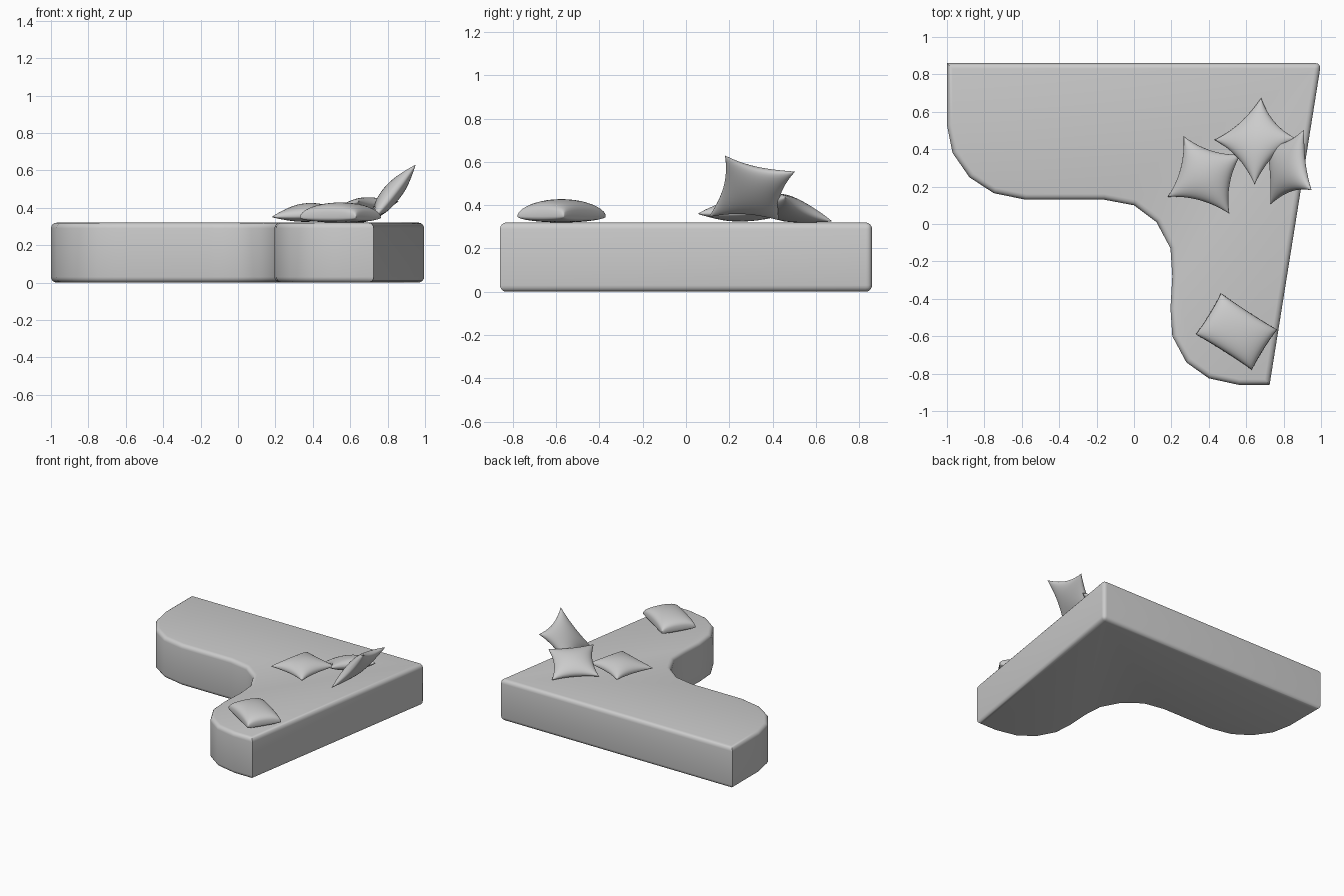
import bpy, bmesh, math
from mathutils import Vector

if "Cube" in bpy.data.objects:
    bpy.data.objects.remove(bpy.data.objects["Cube"])


def add_object(name, bm, angle):
    bmesh.ops.recalc_face_normals(bm, faces=bm.faces)
    mesh = bpy.data.meshes.new(name)
    bm.to_mesh(mesh)
    bm.free()
    ob = bpy.data.objects.new(name, mesh)
    bpy.context.collection.objects.link(ob)
    bpy.ops.object.select_all(action='DESELECT')
    ob.select_set(True)
    bpy.context.view_layer.objects.active = ob
    bpy.ops.object.shade_smooth_by_angle(angle=math.radians(angle))
    return ob


# Platform: L-shaped outline extruded, with rounded top and bottom rims
outline = [(-1, .86), (-1, .53), (-.97, .38), (-.88, .25), (-.75, .165),
           (-.58, .13), (-.16, .13), (0, .1), (.12, .01), (.195, -.13),
           (.205, -.28), (.195, -.45), (.205, -.6), (.28, -.74),
           (.40, -.825), (.56, -.86), (.725, -.86), (1, .86)]
HEIGHT = .32
bm = bmesh.new()
base = bm.faces.new([bm.verts.new((x, y, 0)) for x, y in outline])
ext = bmesh.ops.extrude_face_region(bm, geom=[base], use_keep_orig=True)
top = [g for g in ext['geom'] if isinstance(g, bmesh.types.BMVert)]
bmesh.ops.translate(bm, verts=top, vec=(0, 0, HEIGHT))


def rounded(e):
    a, b = e.verts
    back_corner = all(v.co.x > .99 and v.co.y > .85 for v in e.verts)
    return abs(a.co.z - b.co.z) < .01 or back_corner


bmesh.ops.bevel(bm, geom=[e for e in bm.edges if rounded(e)], offset=.03,
                segments=4, profile=.5, affect='EDGES')
add_object("platform", bm, 40)


# Pillow: two bulging sheets between four corners, with pinched edges
def pillow(name, corners, up, down, pinch, power, n=20):
    a, b, c, d = [Vector(p) for p in corners]
    centre = (a + b + c + d) / 4
    du = (b + c - a - d) / 4
    dv = (c + d - a - b) / 4
    twist = (a + c - b - d) / 4
    normal = du.cross(dv).normalized()
    if normal.z < 0:
        normal, up, down = -normal, up, down
    bm = bmesh.new()
    for bulge in (up, -down):
        rows = []
        for j in range(n + 1):
            v = math.sin(math.pi * (j / n - .5))
            row = []
            for i in range(n + 1):
                u = math.sin(math.pi * (i / n - .5))
                pu = u * (1 - pinch * (1 - v * v))
                pv = v * (1 - pinch * (1 - u * u))
                h = max(0, (1 - u * u) * (1 - v * v)) ** power
                row.append(bm.verts.new(centre + du * pu + dv * pv
                                        + twist * pu * pv + normal * bulge * h))
            rows.append(row)
        for j in range(n):
            for i in range(n):
                bm.faces.new((rows[j][i], rows[j][i + 1],
                              rows[j + 1][i + 1], rows[j + 1][i]))
    bmesh.ops.remove_doubles(bm, verts=bm.verts, dist=.0005)
    add_object(name, bm, 80)


pillow("pillow_flat", [(.265, .47, .36), (.18, .145, .35),
                       (.51, .055, .36), (.57, .37, .37)], .065, .035, .17, .45)
pillow("pillow_leaning", [(.68, .675, .325), (.43, .45, .335),
                          (.645, .21, .435), (.86, .46, .435)], .06, .045, .17, .45)
pillow("pillow_upright", [(.95, .18, .63), (.91, .505, .555),
                          (.71, .43, .33), (.73, .105, .345)], .06, .04, .19, .45)
pillow("pillow_plump", [(.465, -.37, .348), (.33, -.59, .348),
                        (.63, -.78, .348), (.765, -.565, .348)], .08, .028, .03, .27)
